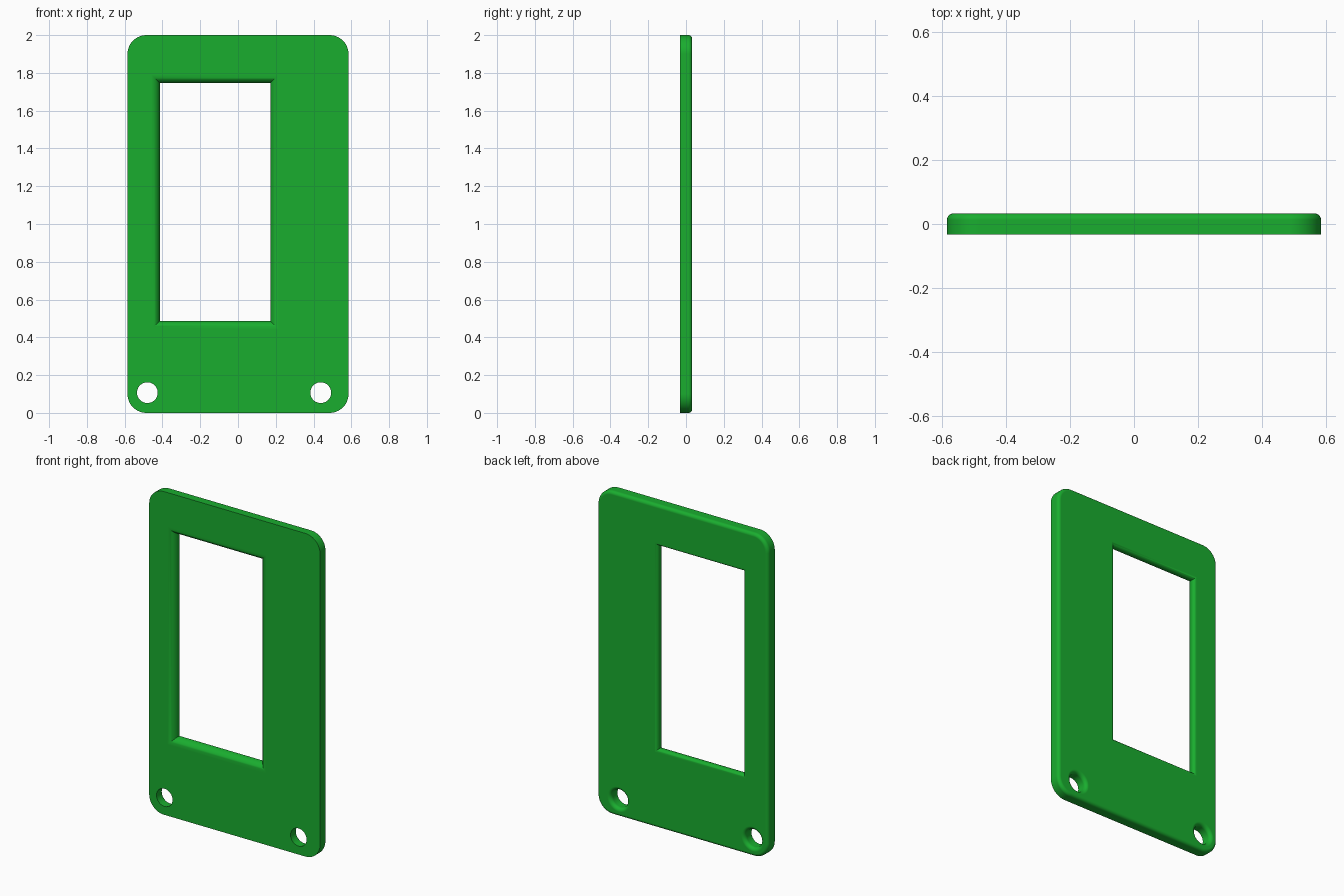
import bpy, bmesh
from math import sin, cos, pi

if "Cube" in bpy.data.objects:
    bpy.data.objects.remove(bpy.data.objects["Cube"])

HALF_Y = 0.033


def rounded_rect(x0, x1, z0, z1, r, seg=12):
    """Outline points; r is the corner radius (0 gives sharp corners)."""
    if r == 0:
        return [(x1, z1), (x0, z1), (x0, z0), (x1, z0)]
    corners = [(x1 - r, z1 - r), (x0 + r, z1 - r), (x0 + r, z0 + r), (x1 - r, z0 + r)]
    return [(cx + r * cos((k + i / seg) * pi / 2), cz + r * sin((k + i / seg) * pi / 2))
            for k, (cx, cz) in enumerate(corners) for i in range(seg + 1)]


def circle(cx, cz, r, n=40):
    return [(cx + r * cos(2 * pi * i / n), cz + r * sin(2 * pi * i / n)) for i in range(n)]


def loft(name, rings):
    """Closed solid through a stack of (y, outline) rings."""
    bm = bmesh.new()
    loops = [[bm.verts.new((x, y, z)) for x, z in pts] for y, pts in rings]
    for a, b in zip(loops, loops[1:]):
        n = len(a)
        for i in range(n):
            j = (i + 1) % n
            bm.faces.new((a[i], a[j], b[j], b[i]))
    bm.faces.new(loops[0])
    bm.faces.new(loops[-1])
    bmesh.ops.recalc_face_normals(bm, faces=bm.faces)
    me = bpy.data.meshes.new(name)
    bm.to_mesh(me)
    bm.free()
    ob = bpy.data.objects.new(name, me)
    bpy.context.collection.objects.link(ob)
    return ob


def fillet(r, steps=8):
    """(distance below the face, sideways offset from the wall) along a quarter round."""
    return [(r * (1 - sin(t)), r * (1 - cos(t)))
            for t in (pi / 2 * i / steps for i in range(steps + 1))]


# Plate with rounded corners and a rounded back rim
def plate_outline(d):
    return rounded_rect(-0.585 + d, 0.585 - d, d, 2 - d, 0.1 - d)


plate = loft("face_plate", [(-HALF_Y, plate_outline(0))] +
             [(HALF_Y - depth, plate_outline(d)) for depth, d in fillet(0.02)])


# Window, rounded over on front and back with mitred corners
def window_outline(d):
    return rounded_rect(-0.414 - d, 0.171 + d, 0.487 - d, 1.746 + d, 0)


front_r, back_r = 0.045, 0.02
front = [(depth - HALF_Y, window_outline(d)) for depth, d in reversed(fillet(front_r))]
back = [(HALF_Y - depth, window_outline(d)) for depth, d in fillet(back_r)]
cutters = [loft("window_cutter", [(-0.1, window_outline(front_r))] + front + back +
                [(0.1, window_outline(back_r))])]

# Screw holes, rounded over on the back
for x in (-0.48, 0.438):
    hole = [(HALF_Y - depth, circle(x, 0.107, 0.055 + d)) for depth, d in fillet(0.022)]
    cutters.append(loft("hole_cutter", [(-0.1, circle(x, 0.107, 0.055))] + hole +
                        [(0.1, circle(x, 0.107, 0.077))]))

bpy.context.view_layer.objects.active = plate
plate.select_set(True)
for c in cutters:
    c.hide_render = True
    mod = plate.modifiers.new("cut", 'BOOLEAN')
    mod.operation = 'DIFFERENCE'
    mod.solver = 'EXACT'
    mod.object = c
    bpy.ops.object.modifier_apply(modifier=mod.name)
for c in cutters:
    bpy.data.objects.remove(c)

# Green finish
mat = bpy.data.materials.new("green")
mat.diffuse_color = (0.01, 0.42, 0.028, 1)
mat.use_nodes = True
mat.node_tree.nodes["Principled BSDF"].inputs["Base Color"].default_value = mat.diffuse_color
plate.data.materials.clear()
plate.data.materials.append(mat)

# Smooth rounds, with the broad faces kept flat
bpy.ops.object.shade_smooth_by_angle(angle=0.52)
weighted = plate.modifiers.new("flat_faces", 'WEIGHTED_NORMAL')
weighted.keep_sharp = True
